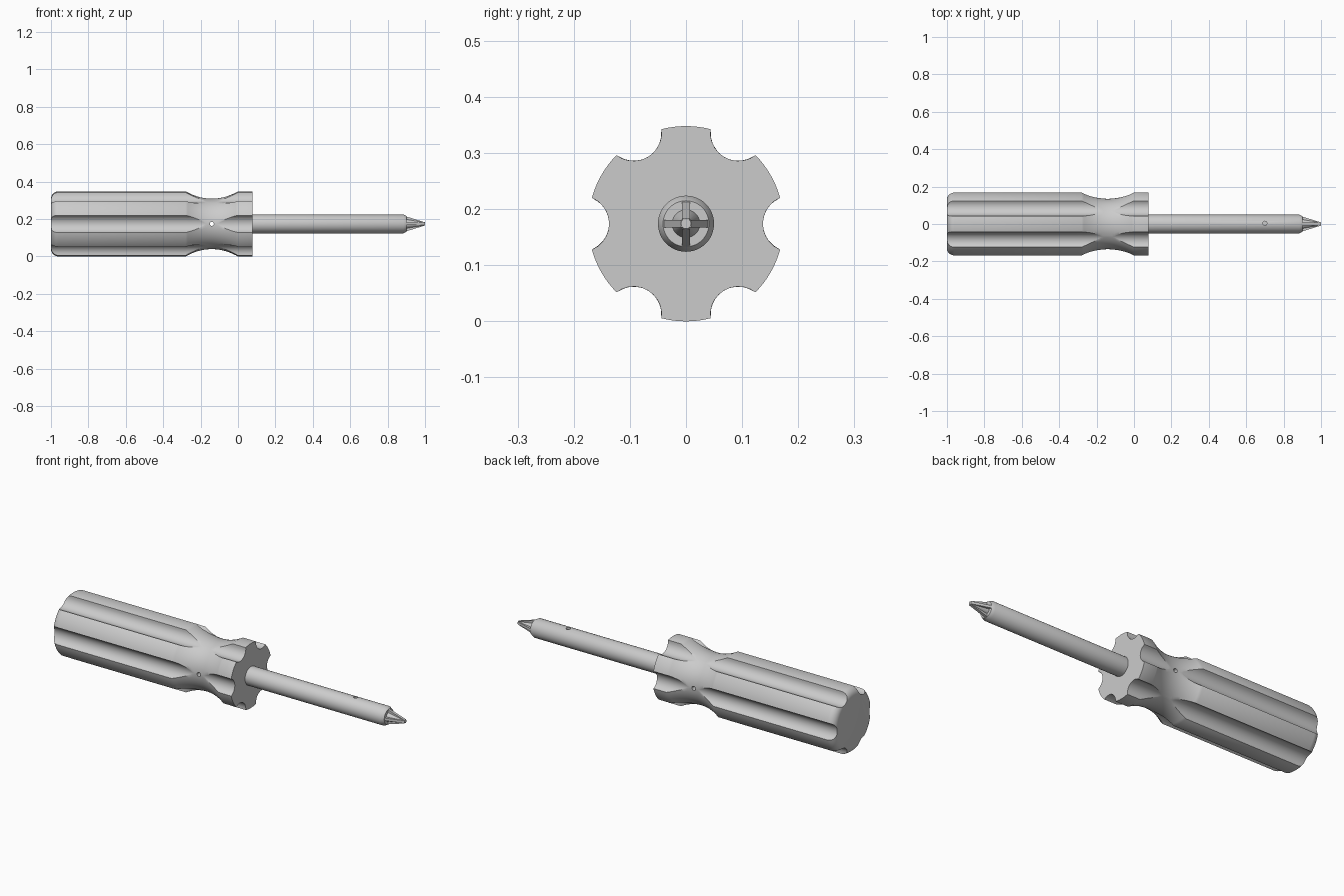
import bpy, bmesh
from math import pi, sin, cos, acos, atan2
from mathutils import Vector

if "Cube" in bpy.data.objects:
    bpy.data.objects.remove(bpy.data.objects["Cube"])

AXIS_Z = 0.174          # height of the tool's axis
R = 0.174               # handle radius
FLUTE_C, FLUTE_R = 0.187, 0.05   # flute circle: distance from axis, radius

grey = bpy.data.materials.new("plain grey")
grey.use_nodes = True
grey.diffuse_color = (0.6, 0.6, 0.6, 1)
grey.node_tree.nodes["Principled BSDF"].inputs["Base Color"].default_value = (0.6, 0.6, 0.6, 1)


def loft(name, rings):
    """Skin a list of (x, [(y, z), ...]) cross-sections and cap both ends."""
    bm = bmesh.new()
    loops = [[bm.verts.new((x, y, z + AXIS_Z)) for y, z in pts] for x, pts in rings]
    n = len(loops[0])
    for a, b in zip(loops, loops[1:]):
        for i in range(n):
            j = (i + 1) % n
            bm.faces.new((a[i], a[j], b[j], b[i]))
    bm.faces.new(loops[0])
    bm.faces.new(loops[-1])
    bmesh.ops.recalc_face_normals(bm, faces=bm.faces)
    mesh = bpy.data.meshes.new(name)
    bm.to_mesh(mesh)
    bm.free()
    mesh.materials.append(grey)
    ob = bpy.data.objects.new(name, mesh)
    bpy.context.collection.objects.link(ob)
    return ob


def circle(r, n=48):
    return [(r * cos(2 * pi * i / n), r * sin(2 * pi * i / n)) for i in range(n)]


def activate(ob):
    bpy.ops.object.select_all(action='DESELECT')
    ob.select_set(True)
    bpy.context.view_layer.objects.active = ob


def drill(ob, start, end, radius):
    """Cut a round hole from start to end."""
    start, end = Vector(start), Vector(end)
    d = end - start
    bpy.ops.mesh.primitive_cylinder_add(vertices=16, radius=radius, depth=d.length,
                                        location=(start + end) / 2,
                                        rotation=d.to_track_quat('Z', 'Y').to_euler())
    cutter = bpy.context.object
    cutter.hide_render = True
    cutter.data.materials.append(grey)
    mod = ob.modifiers.new("hole", 'BOOLEAN')
    mod.operation, mod.solver, mod.object = 'DIFFERENCE', 'EXACT', cutter
    activate(ob)
    bpy.ops.object.modifier_apply(modifier=mod.name)
    bpy.data.objects.remove(cutter)


def smooth(ob, angle=0.5):
    activate(ob)
    bpy.ops.object.shade_smooth_by_angle(angle=angle)


def fluted(r, steps=10, lobe_steps=8):
    """Circle of radius r with six round flutes bitten out of it."""
    c, f = FLUTE_C, FLUTE_R
    cut = r > c - f + 0.0005
    a = acos((r * r + c * c - f * f) / (2 * r * c)) if cut else 0.03
    psi = atan2(r * sin(a), c - r * cos(a))
    pts = []
    for k in range(6):
        sector = []
        for i in range(steps + 1):
            t = 2 * i / steps - 1
            if cut:
                sector.append((c - f * cos(psi * t), f * sin(psi * t)))
            else:
                sector.append((r * cos(a * t), r * sin(a * t)))
        for i in range(1, lobe_steps):
            t = a + (pi / 3 - 2 * a) * i / lobe_steps
            sector.append((r * cos(t), r * sin(t)))
        s, q = sin(k * pi / 3), cos(k * pi / 3)
        pts += [(y * q - z * s, y * s + z * q) for y, z in sector]
    return pts


# Handle: rounded butt, straight grip, waisted neck, collar
B = 0.04
profile = [(-1 + B * (1 - cos(t)), R - B * (1 - sin(t)))
           for t in (i * pi / 16 for i in range(9))]
profile += [(x, 0.135 + 2 * (x + 0.14) ** 2 - 0.0002)
            for x in (-0.28 + 0.28 * i / 24 for i in range(25))]
profile.append((0.077, R))
handle = loft("handle", [(x, fluted(r)) for x, r in profile])
drill(handle, (-0.14, -0.3, AXIS_Z), (-0.14, 0.3, AXIS_Z), 0.011)
smooth(handle)

# Shaft with a chamfered end and a small blind hole on top
shaft = loft("shaft", [(x, circle(r)) for x, r in
                       ((0.07, 0.05), (0.885, 0.05), (0.902, 0.041))])
drill(shaft, (0.7, 0.004, AXIS_Z + 0.03), (0.7, 0.004, AXIS_Z + 0.1), 0.011)
smooth(shaft)

# Cross tip: tapered core and two crossed blades
core = loft("tip_core", [(0.895, circle(0.026, 24)), (1.0, circle(0.009, 24))])
smooth(core)
W = 0.007


def blade(h, upright):
    pts = [(-W, -h), (W, -h), (W, h), (-W, h)]
    return pts if upright else [(z, y) for y, z in pts]


for name, upright in (("tip_blade_upright", True), ("tip_blade_level", False)):
    loft(name, [(0.895, blade(0.041, upright)), (0.998, blade(0.009, upright))])
